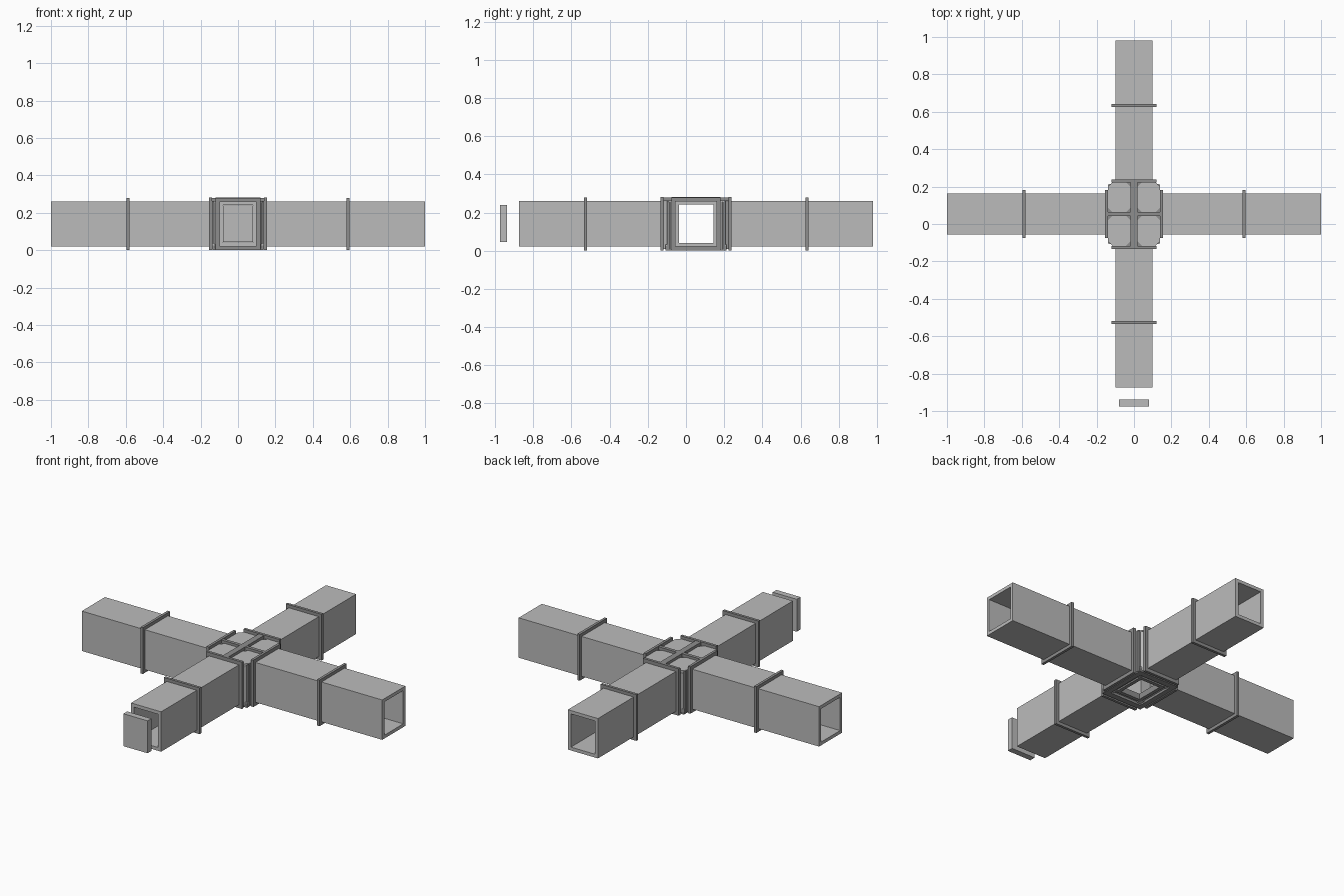
import bpy, bmesh
from mathutils import Vector

cube = bpy.data.objects.get("Cube")
if cube:
    bpy.data.objects.remove(cube, do_unlink=True)

CY, CZ = 0.053, 0.141          # centre of the crossing


def material(name, value):
    m = bpy.data.materials.new(name)
    m.use_nodes = True
    colour = (value, value, value, 1)
    m.diffuse_color = colour
    m.node_tree.nodes["Principled BSDF"].inputs["Base Color"].default_value = colour
    return m


LIGHT = material("light grey panel", 0.5)
DARK = material("dark grey frame", 0.27)


def finish(bm, name, mat):
    bmesh.ops.recalc_face_normals(bm, faces=bm.faces)
    me = bpy.data.meshes.new(name)
    bm.to_mesh(me)
    bm.free()
    me.materials.append(mat)
    ob = bpy.data.objects.new(name, me)
    bpy.context.collection.objects.link(ob)
    return ob


def prism(name, outline, z0, z1, mat):
    """Extrude a flat outline, measured from the crossing centre."""
    bm = bmesh.new()
    f = bm.faces.new([bm.verts.new((x, y + CY, z0)) for x, y in outline])
    top = bmesh.ops.extrude_face_region(bm, geom=[f])["geom"]
    bmesh.ops.translate(bm, vec=(0, 0, z1 - z0),
                        verts=[v for v in top if isinstance(v, bmesh.types.BMVert)])
    return finish(bm, name, mat)


def block(name, x0, x1, y0, y1, z0, z1, mat):
    return prism(name, [(x0, y0), (x1, y0), (x1, y1), (x0, y1)], z0, z1, mat)


def tube(name, axis, a, b, outer, inner, mat):
    """Rectangular tube along an axis; outer and inner are half sizes."""
    bm = bmesh.new()

    def loop(t, size):
        pts = [(-1, -1), (1, -1), (1, 1), (-1, 1)]
        verts = []
        for u, v in pts:
            u, v = u * size[0], v * size[1]
            p = {"x": (t, u, v), "y": (u, t, v), "z": (u, v, t)}[axis]
            verts.append(bm.verts.new(Vector(p) + Vector((0, CY, CZ))))
        return verts

    loops = [loop(a, outer), loop(b, outer), loop(b, inner), loop(a, inner)]
    for k in range(4):
        p, q = loops[k], loops[(k + 1) % 4]
        for i in range(4):
            j = (i + 1) % 4
            bm.faces.new((p[i], p[j], q[j], q[i]))
    return finish(bm, name, mat)


# Four corridors with end-of-section bands and hub flanges
arms = {
    # axis: half width, hub edge, band position, far end
    "x": (0.11, 0.14, 0.58, 1.0),
    "y": (0.10, 0.17, 0.572, 0.927),
}
for axis, (w, hub, band, end) in arms.items():
    for s, side in ((-1, "negative"), (1, "positive")):
        tag = f"{axis}_{side}"
        tube("corridor_" + tag, axis, s * hub, s * end,
             (w, 0.12), (w - 0.02, 0.1), LIGHT)
        tube("band_" + tag, axis, s * band, s * (band + 0.016),
             (w + 0.019, 0.139), (w - 0.001, 0.119), DARK)
        tube("hub_flange_" + tag, axis, s * hub, s * (hub + 0.016),
             (w + 0.019, 0.141), (w - 0.02, 0.1), DARK)

# Loose door standing in front of the front corridor
block("door", -0.08, 0.08, -1.028, -0.992, 0.045, 0.24, LIGHT)

# Hub corners: chamfered posts, narrow dark ribs and roof panels
for sx, nx in ((-1, "right"), (1, "left")):
    for sy, ny in ((-1, "front"), (1, "back")):
        tag = f"{ny}_{nx}"
        post = [(0.08, 0.09), (0.14, 0.09), (0.14, 0.135), (0.115, 0.17), (0.08, 0.17)]
        prism("corner_post_" + tag, [(sx * x, sy * y) for x, y in post], 0.01, 0.262, LIGHT)
        rib = [(0.125, 0.14), (0.138, 0.14), (0.138, 0.153), (0.125, 0.153)]
        prism("corner_rib_" + tag, [(sx * x, sy * y) for x, y in rib], 0.005, 0.262, DARK)
        x0, x1, y0, y1, c = 0.018, 0.14, 0.01, 0.17, 0.025
        panel = [(x0 + c, y0), (x1 - c, y0), (x1, y0 + c), (x1, y1 - c),
                 (x1 - c, y1), (x0 + c, y1), (x0, y1 - c), (x0, y0 + c)]
        prism("roof_panel_" + tag, [(sx * x, sy * y) for x, y in panel], 0.256, 0.264, LIGHT)

# Roof slab under the panels and the raised cross beams
slab = [(0.14, 0.135), (0.115, 0.17), (-0.115, 0.17), (-0.14, 0.135),
        (-0.14, -0.135), (-0.115, -0.17), (0.115, -0.17), (0.14, -0.135)]
prism("roof_slab", slab, 0.242, 0.26, DARK)
block("roof_beam_long", -0.018, 0.018, -0.17, 0.17, 0.256, 0.28, DARK)
block("roof_beam_cross", -0.14, 0.14, -0.01, 0.01, 0.256, 0.279, DARK)

# Stepped floor frame around the open hatch
tube("floor_frame_outer", "z", -0.14, -0.115, (0.135, 0.16), (0.105, 0.125), DARK)
tube("floor_frame_middle", "z", -0.126, -0.108, (0.135, 0.16), (0.085, 0.105), LIGHT)
tube("floor_frame_inner", "z", -0.135, -0.1, (0.086, 0.106), (0.065, 0.085), DARK)
